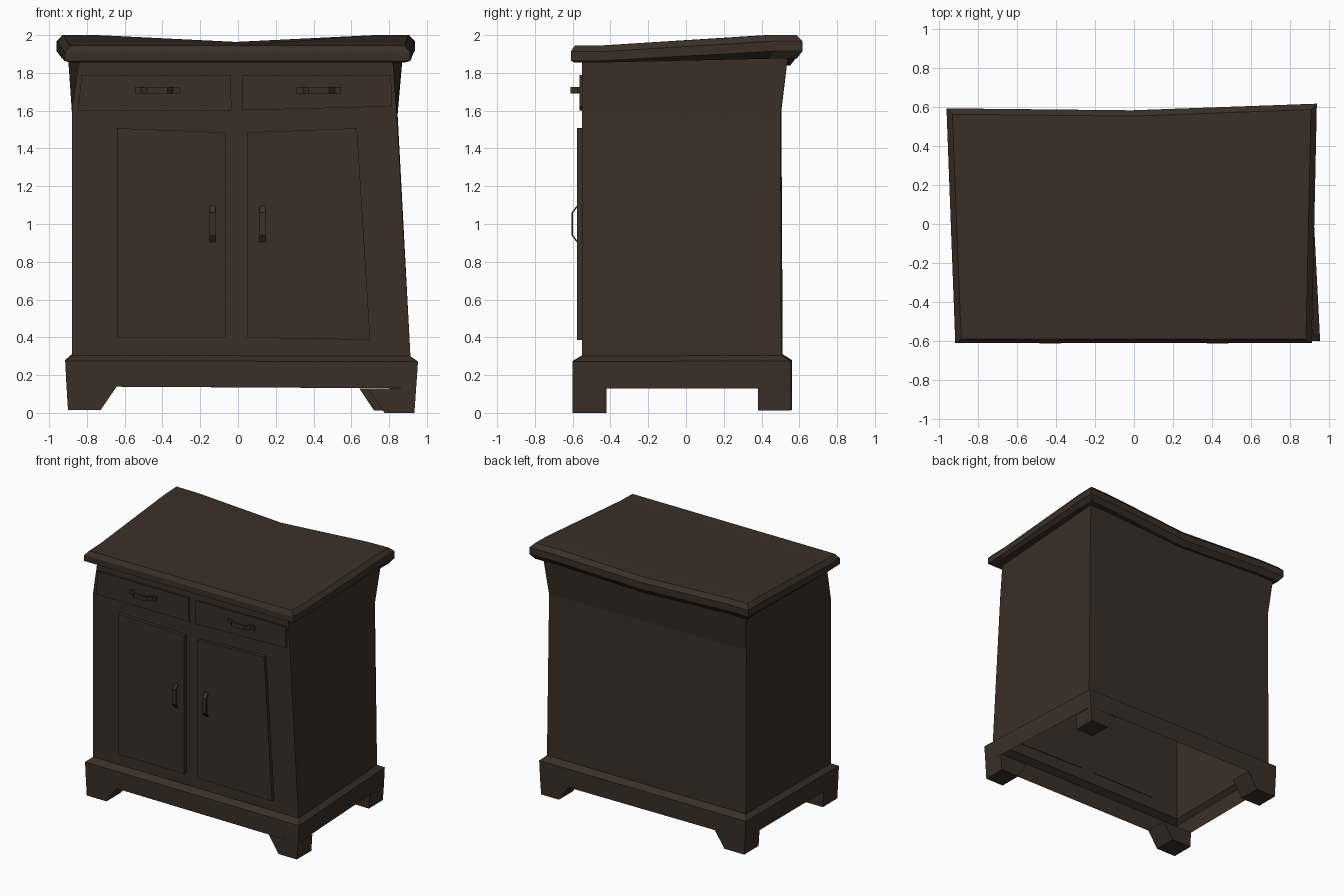
import bpy, bmesh

if "Cube" in bpy.data.objects:
    bpy.data.objects.remove(bpy.data.objects["Cube"])

wood = bpy.data.materials.new("dark_brown_wood")
wood.diffuse_color = (0.042, 0.0285, 0.0195, 1)
wood.use_nodes = True
wood.node_tree.nodes["Principled BSDF"].inputs["Base Color"].default_value = wood.diffuse_color


def finish(bm, name):
    bmesh.ops.recalc_face_normals(bm, faces=bm.faces)
    me = bpy.data.meshes.new(name)
    bm.to_mesh(me)
    bm.free()
    me.materials.append(wood)
    ob = bpy.data.objects.new(name, me)
    bpy.context.collection.objects.link(ob)
    return ob


def loft(name, rings, capped=True):
    """Join matching rings of points with quads."""
    bm = bmesh.new()
    rows = [[bm.verts.new(p) for p in r] for r in rings]
    n = len(rows[0])
    for a, b in zip(rows, rows[1:]):
        for i in range(n):
            j = (i + 1) % n
            bm.faces.new((a[i], a[j], b[j], b[i]))
    if capped:
        bm.faces.new(rows[0][::-1])
        bm.faces.new(rows[-1])
    return finish(bm, name)


def panel(name, outline, y_front):
    """Flat panel standing proud of the front wall (x, z outline)."""
    loft(name, [[(x, y, z) for x, z in outline] for y in (y_front, -0.546)])


# Warped body shell with stepped skirt, open below (front left, front right, back right, back left)
loft("cabinet_body", [
    [(-.908, -.60, .14), (.943, -.60, .13), (.885, .555, .13), (-.908, .56, .14)],
    [(-.915, -.60, .275), (.953, -.60, .272), (.893, .555, .275), (-.915, .56, .28)],
    [(-.88, -.55, .305), (.913, -.55, .30), (.86, .505, .305), (-.88, .512, .31)],
    [(-.88, -.55, 1.60), (.84, -.55, 1.59), (.845, .50, 1.58), (-.88, .505, 1.60)],
    [(-.838, -.55, 1.885), (.818, -.55, 1.885), (.872, .54, 1.89), (-.90, .54, 1.89)],
], capped=False)


# Feet: inner side slopes in x, straight in y
def foot(name, out_b, out_t, in_b, in_t, y_out, y_in, z_b, z_t):
    ring = lambda xo, xi, z: [(xo, y_out, z), (xi, y_out, z), (xi, y_in, z), (xo, y_in, z)]
    loft(name, [ring(out_b, in_b, z_b), ring(out_t, in_t, z_t)])


foot("front_left_foot", -.90, -.908, -.728, -.642, -.60, -.42, .014, .14)
foot("back_left_foot", -.90, -.908, -.728, -.642, .56, .38, .014, .14)
foot("front_right_foot", .934, .943, .775, .69, -.60, -.42, 0, .13)
foot("back_right_foot", .876, .885, .72, .642, .555, .38, .012, .13)

# Sagging table top: chamfered slab over a small grid
U = [0, .1, .5, .9, 1]
V = [0, .12, .88, 1]
LAYERS = [(.03, 1.855, 1.875), (0, 1.864, 1.915), (0, 1.912, 1.968), (.03, 1.945, 2.0)]


def top_point(u, v, layer):
    inset, z_front, z_back = layer
    left = -.915 - .045 * v + inset
    right = .91 + .026 * v - inset
    back = .592 + .024 * u - .022 * max(0, 1 - abs(2 * u - 1)) - inset
    front = -.61 + inset * .7
    t = min(1, max(0, (v - .12) / .76))
    sag = .036 * t * max(0, 1 - abs(2 * u - 1) / .8)
    return (left + (right - left) * u, front + (back - front) * v,
            z_front + (z_back - z_front) * t - sag)


bm = bmesh.new()
edge = [(i, 0) for i in range(4)] + [(4, j) for j in range(3)] + \
       [(i, 3) for i in range(4, 0, -1)] + [(0, j) for j in range(3, 0, -1)]
levels = []
for k, layer in enumerate(LAYERS):
    keys = [(i, j) for i in range(5) for j in range(4)] if k in (0, 3) else edge
    vs = {q: bm.verts.new(top_point(U[q[0]], V[q[1]], layer)) for q in keys}
    levels.append(vs)
    if k in (0, 3):
        for i in range(4):
            for j in range(3):
                bm.faces.new((vs[i, j], vs[i + 1, j], vs[i + 1, j + 1], vs[i, j + 1]))
for a, b in zip(levels, levels[1:]):
    for p, q in zip(edge, edge[1:] + edge[:1]):
        bm.faces.new((a[p], a[q], b[q], b[p]))
finish(bm, "table_top")

# Drawers and doors
panel("left_drawer", [(-.847, 1.602), (-.034, 1.602), (-.04, 1.788), (-.828, 1.788)], -.564)
panel("right_drawer", [(.02, 1.602), (.815, 1.622), (.81, 1.788), (.024, 1.785)], -.564)
panel("left_door", [(-.641, .398), (-.066, .398), (-.066, 1.485), (-.641, 1.507)], -.576)
panel("right_door", [(.05, .398), (.70, .387), (.63, 1.507), (.05, 1.485)], -.576)


# Bent strip handles: path of (distance along, y)
def handle(name, cx, cz, path, half, thick, vertical):
    rings = []
    for s, y in path:
        ring = []
        for w, d in ((-half, 0), (half, 0), (half, thick), (-half, thick)):
            ring.append((cx + w, y + d, cz + s) if vertical else (cx + s, y + d, cz + w))
        rings.append(ring)
    loft(name, rings)


drawer_path = [(-.117, -.578), (-.085, -.578), (-.055, -.611), (.055, -.611), (.085, -.578), (.117, -.578)]
door_path = [(-.095, -.580), (-.06, -.606), (.06, -.606), (.095, -.580)]
for side, dx, px in (("left", -.428, -.134), ("right", .428, .130)):
    handle(side + "_drawer_handle", dx, 1.708, drawer_path, .017, .015, False)
    handle(side + "_door_handle", px, 1.0, door_path, .016, .009, True)
